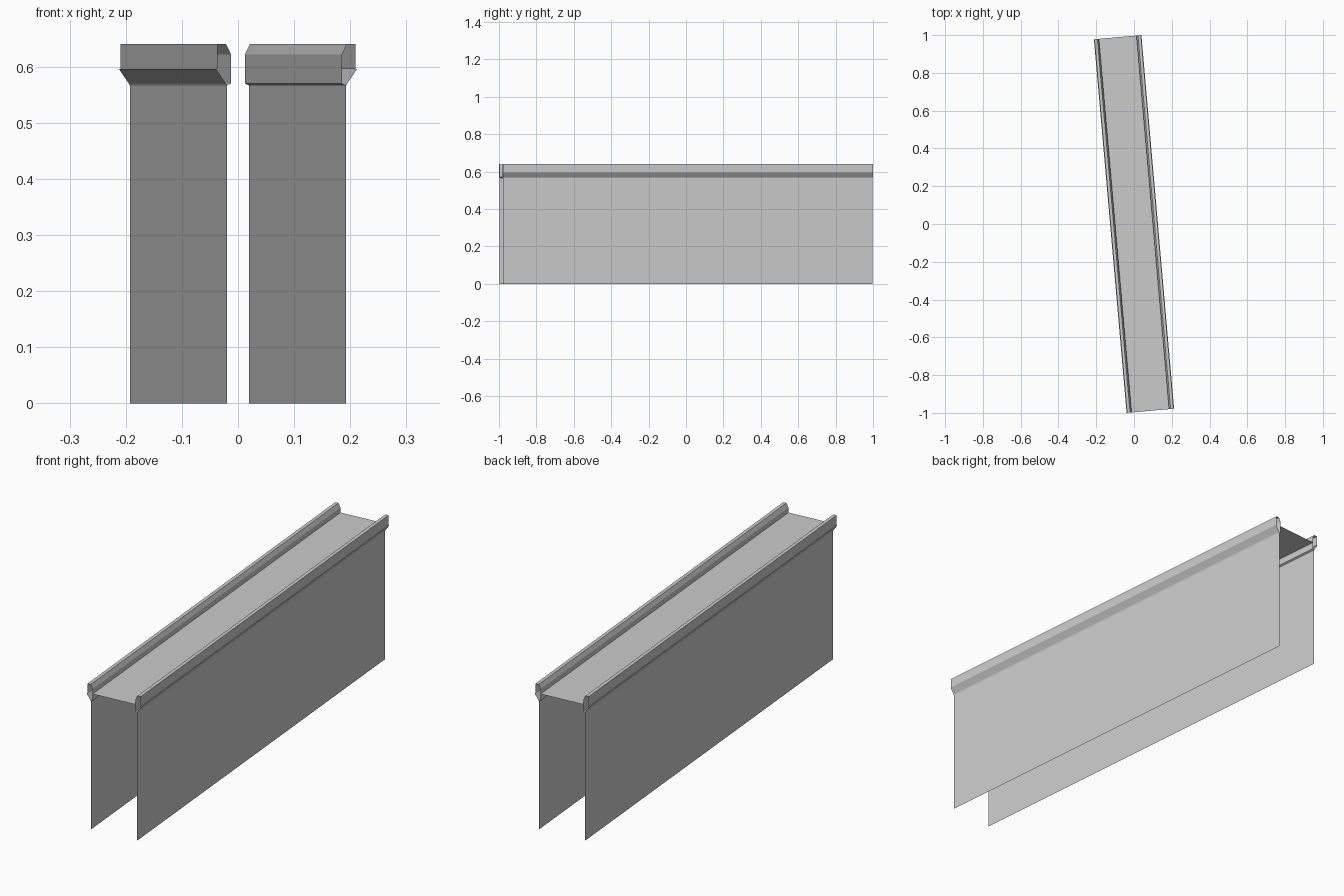
import bpy, bmesh, math

if "Cube" in bpy.data.objects:
    bpy.data.objects.remove(bpy.data.objects["Cube"])

HALF = 0.9927               # half length along the bridge
ANGLE = math.radians(5)     # bridge is turned slightly about z


def sweep(name, profile, closed=False, mirror=True):
    """Extrude an (across, height) profile along the bridge as an open-ended sheet."""
    bm = bmesh.new()
    front = [bm.verts.new((x, -HALF, z)) for x, z in profile]
    back = [bm.verts.new((x, HALF, z)) for x, z in profile]
    n = len(profile)
    for i in range(n if closed else n - 1):
        j = (i + 1) % n
        bm.faces.new((front[i], front[j], back[j], back[i]))
    if closed:
        bmesh.ops.recalc_face_normals(bm, faces=bm.faces)
    mesh = bpy.data.meshes.new(name)
    bm.to_mesh(mesh)
    bm.free()
    ob = bpy.data.objects.new(name, mesh)
    bpy.context.collection.objects.link(ob)
    ob.rotation_euler.z = ANGLE
    if mirror:
        ob.modifiers.new("Mirror", 'MIRROR').use_axis[0] = True
    return ob


# Thin side walls
sweep("side_walls", [(0.1067, 0.0), (0.1067, 0.566)])

# Flat deck between the parapets
sweep("deck", [(0.0994, 0.60), (-0.0994, 0.60)], mirror=False)

# Hollow parapets: chamfered inner top, sloping outer lip
sweep("parapets", [
    (0.0994, 0.570), (0.0994, 0.622), (0.108, 0.640), (0.1235, 0.640),
    (0.1235, 0.596), (0.1263, 0.596), (0.1085, 0.570), (0.1067, 0.566),
], closed=True)
